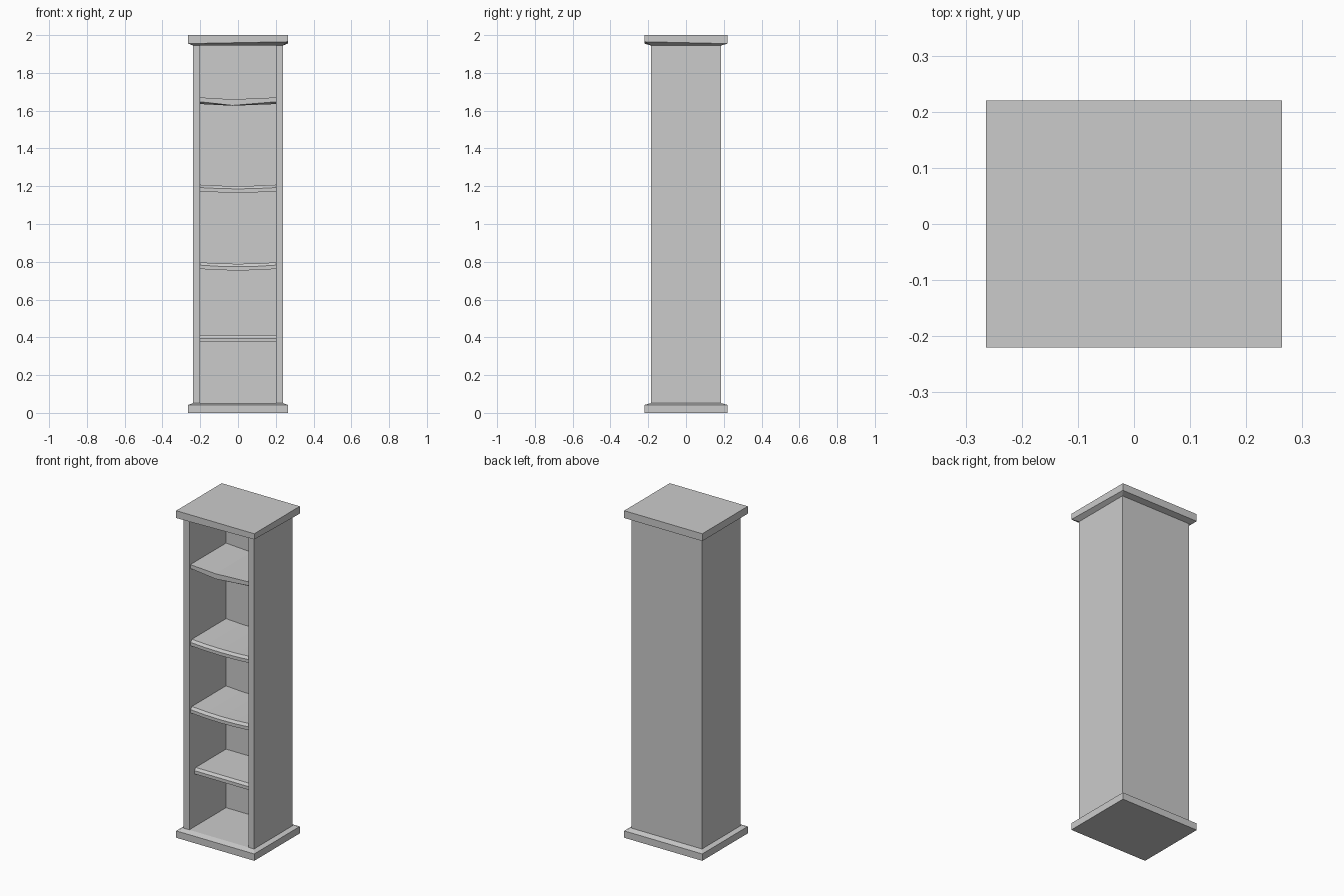
import bpy
import bmesh

cube = bpy.data.objects.get("Cube")
if cube:
    bpy.data.objects.remove(cube, do_unlink=True)

grey = bpy.data.materials.new("plain_grey")
grey.use_nodes = True
COLOUR = (0.6, 0.6, 0.6, 1)
grey.diffuse_color = COLOUR
grey.node_tree.nodes["Principled BSDF"].inputs["Base Color"].default_value = COLOUR


def loft(name, rings):
    """Skin a closed solid through matching rings of points."""
    bm = bmesh.new()
    loops = [[bm.verts.new(p) for p in ring] for ring in rings]
    for a, b in zip(loops, loops[1:]):
        for i in range(len(a)):
            j = (i + 1) % len(a)
            bm.faces.new((a[i], a[j], b[j], b[i]))
    bm.faces.new(loops[0][::-1])
    bm.faces.new(loops[-1])
    bmesh.ops.recalc_face_normals(bm, faces=bm.faces)
    mesh = bpy.data.meshes.new(name)
    bm.to_mesh(mesh)
    bm.free()
    mesh.materials.append(grey)
    obj = bpy.data.objects.new(name, mesh)
    bpy.context.collection.objects.link(obj)
    return obj


def rect(hx, hy, z):
    return [(-hx, -hy, z), (hx, -hy, z), (hx, hy, z), (-hx, hy, z)]


# Overall sizes
SLAB_X, SLAB_Y = 0.264, 0.22
BODY_X, BODY_Y = 0.238, 0.185
INNER_X, BACK_Y = 0.2, 0.17
FLOOR, CEILING = 0.052, 1.945

# Plinth and cap, each sloping in to meet the body
loft("plinth", [rect(SLAB_X, SLAB_Y, 0), rect(SLAB_X, SLAB_Y, 0.042),
                rect(BODY_X, BODY_Y, FLOOR)])
cap_edge = rect(SLAB_X, SLAB_Y, 1.955)
cap_edge[1] = (SLAB_X, -SLAB_Y, 1.965)  # slightly lifted front corner
loft("cap", [rect(BODY_X, BODY_Y, CEILING), cap_edge, rect(SLAB_X, SLAB_Y, 2)])

# Carcass: one U-shaped plan of two sides and a back
plan = [(-BODY_X, -BODY_Y), (-INNER_X, -BODY_Y), (-INNER_X, BACK_Y),
        (INNER_X, BACK_Y), (INNER_X, -BODY_Y), (BODY_X, -BODY_Y),
        (BODY_X, BODY_Y), (-BODY_X, BODY_Y)]
loft("carcass", [[(x, y, z) for x, y in plan] for z in (FLOOR, CEILING)])


def shelf(name, top, front, sag, columns=5):
    """Shelf with a sloped upper front edge, sagging in the middle."""
    rings = []
    for i in range(columns):
        t = 2 * i / (columns - 1) - 1
        z = top - sag * (1 - t * t)
        rings.append([(t * INNER_X, y, z + dz) for y, dz in (
            (BACK_Y, 0), (front + 0.012, 0), (front, -0.015),
            (front, -0.035), (BACK_Y, -0.035))])
    loft(name, rings)


shelf("shelf_1", 0.41, -0.135, 0, 2)
shelf("shelf_2", 0.797, -0.172, 0.008)
shelf("shelf_3", 1.208, -0.172, 0.007)

# Top shelf, with a tapering cut under its front edge
rings = []
for x, top, lip, base in ((-INNER_X, 1.67, 1.647, 1.635),
                          (-0.03, 1.66, 1.628, 1.626),
                          (INNER_X, 1.67, 1.647, 1.635)):
    rings.append([(x, BACK_Y, top), (x, -0.175, top), (x, -0.175, lip),
                  (x, -0.155, base), (x, BACK_Y, base)])
loft("shelf_4", rings)
